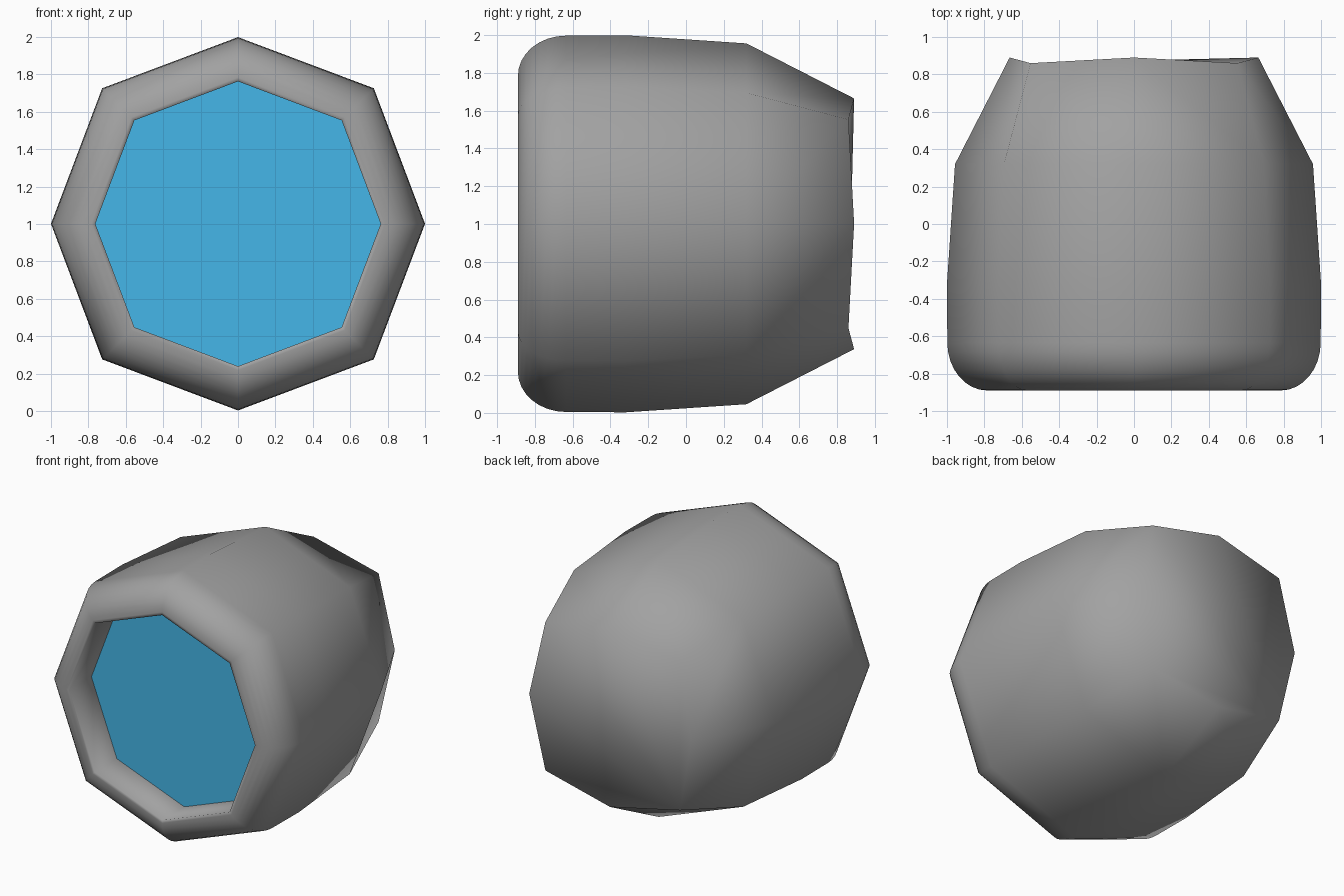
import bpy, bmesh
from math import sin, cos, pi

if "Cube" in bpy.data.objects:
    bpy.data.objects.remove(bpy.data.objects["Cube"])

CZ = 1.001      # height of the barrel axis
DIAG = 1.027    # the diagonal corners sit slightly further out


def ring(bm, y, r, y_diag=None, r_diag=None):
    """Eight-sided ring around the y axis, starting at +x."""
    verts = []
    for i in range(8):
        odd = i % 2
        rr = (r_diag or r * DIAG) if odd else r
        yy = y_diag if odd and y_diag is not None else y
        a = i * pi / 4
        verts.append(bm.verts.new((rr * cos(a), yy, CZ + rr * sin(a) * 0.998)))
    return verts


def finish(bm, name, smooth, color):
    bmesh.ops.recalc_face_normals(bm, faces=bm.faces[:])
    for f in bm.faces:
        f.smooth = smooth
    me = bpy.data.meshes.new(name)
    bm.to_mesh(me)
    bm.free()
    mat = bpy.data.materials.new(name + "_colour")
    mat.diffuse_color = color
    mat.use_nodes = True
    mat.node_tree.nodes["Principled BSDF"].inputs["Base Color"].default_value = mat.diffuse_color
    me.materials.append(mat)
    ob = bpy.data.objects.new(name, me)
    bpy.context.collection.objects.link(ob)
    return ob


# Casing: (y, radius) profile from recess bottom, round the lip, to the back
profile = [(-0.63, 0.763), (-0.89, 0.763)]
for k in range(9):
    t = k / 8 * pi / 2
    profile.append((-0.635 - 0.255 * cos(t), 0.785 + 0.213 * sin(t)))
profile += [(-0.32, 1.0), (0.32, 0.957)]
bm = bmesh.new()
rings = [ring(bm, y, r) for y, r in profile]
rings.append(ring(bm, 0.89, 0.665, 0.86, 0.782))
for a, b in zip(rings, rings[1:]):
    for i in range(8):
        j = (i + 1) % 8
        bm.faces.new((a[i], a[j], b[j], b[i]))
# Back cap fanned from the lower left corner
back = rings[-1]
for k in range(1, 7):
    bm.faces.new((back[5], back[(5 + k) % 8], back[(6 + k) % 8]))
finish(bm, "casing", True, (0.36, 0.36, 0.36, 1.0))

# Blue panel set back in the opening
bm = bmesh.new()
bm.faces.new(ring(bm, -0.63, 0.763))
panel = finish(bm, "front_panel", False, (0.06, 0.47, 0.81, 1.0))
if panel.data.polygons[0].normal.y > 0:
    panel.data.flip_normals()
